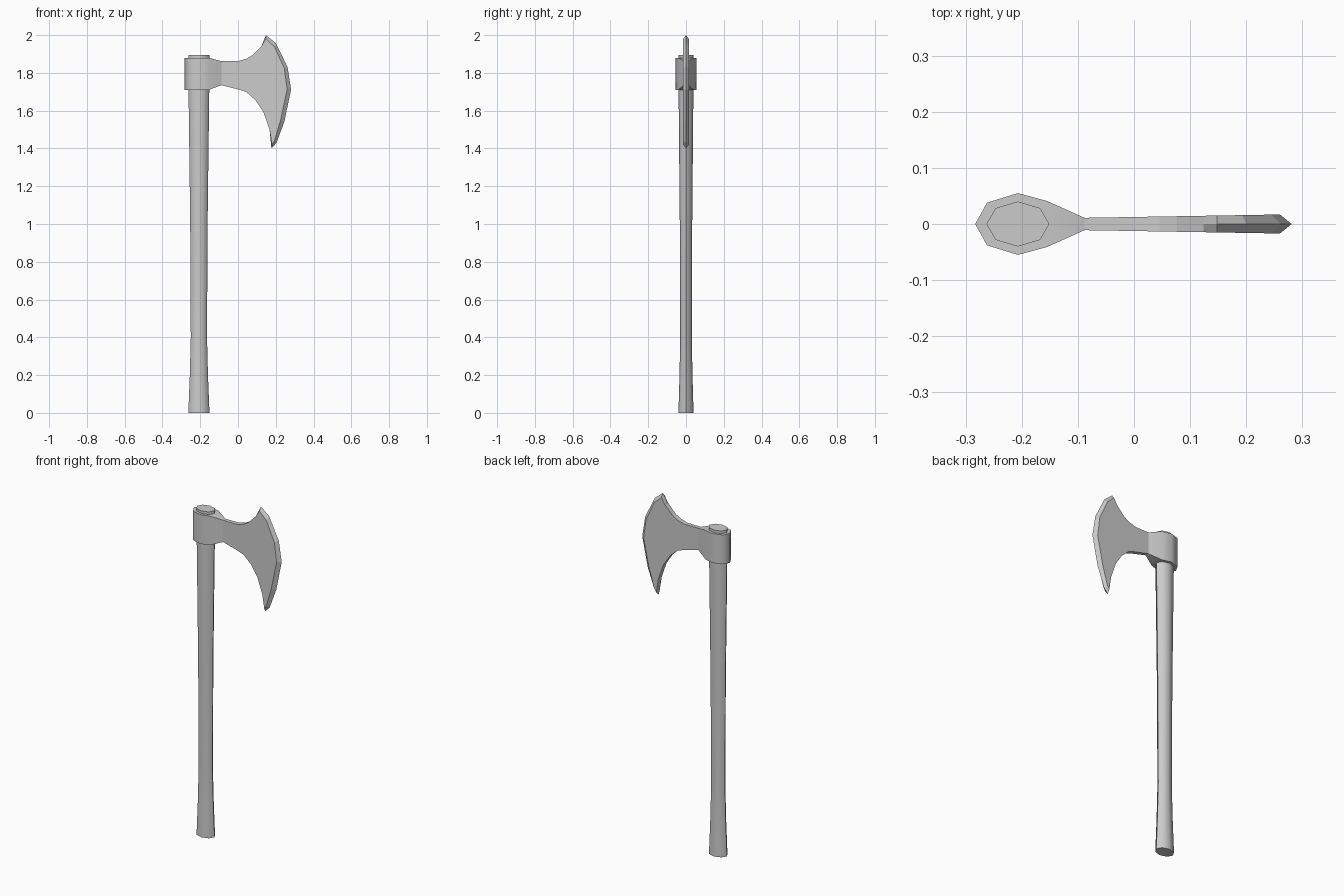
import bpy, bmesh, math

if "Cube" in bpy.data.objects:
    bpy.data.objects.remove(bpy.data.objects["Cube"])


def make_object(name, bm, mirror=False, smooth=None):
    if mirror:
        for v in bm.verts:
            v.co.y = max(v.co.y, 0)
    bmesh.ops.remove_doubles(bm, verts=bm.verts, dist=1e-5)
    bmesh.ops.recalc_face_normals(bm, faces=bm.faces)
    # an open half must face away from the mirror plane
    if mirror and sum(f.normal.y * f.calc_area() for f in bm.faces) < 0:
        bmesh.ops.reverse_faces(bm, faces=bm.faces)
    mesh = bpy.data.meshes.new(name)
    bm.to_mesh(mesh)
    bm.free()
    ob = bpy.data.objects.new(name, mesh)
    bpy.context.collection.objects.link(ob)
    if smooth:
        bpy.ops.object.select_all(action='DESELECT')
        ob.select_set(True)
        bpy.context.view_layer.objects.active = ob
        bpy.ops.object.shade_smooth_by_angle(angle=math.radians(smooth))
    if mirror:
        mod = ob.modifiers.new("mirror", 'MIRROR')
        mod.use_axis = (False, True, False)
    return ob


def quad_strip(bm, a, b):
    for i in range(len(a) - 1):
        bm.faces.new((a[i], a[i + 1], b[i + 1], b[i]))


# Handle: eight-sided oval shaft, narrow above the flared foot
profile = [(0, .056), (.2, .048), (.4, .043), (1.0, .046), (1.4, .051),
           (1.71, .055), (1.895, .056)]
bm = bmesh.new()
rings = []
for z, r in profile:
    rings.append([bm.verts.new((-.207 + r * math.cos(i * math.pi / 4),
                                .715 * r * math.sin(i * math.pi / 4), z))
                  for i in range(8)])
for lo, hi in zip(rings, rings[1:]):
    quad_strip(bm, lo + lo[:1], hi + hi[:1])
bm.faces.new(rings[0][::-1])
bm.faces.new(rings[-1])
make_object("handle", bm, smooth=50)

# Collar: half of the socket around the handle, tapering to the blade neck
stations = [(-.283, 0, 1.88, 1.71), (-.262, .038, 1.88, 1.71),
            (-.207, .055, 1.88, 1.71), (-.155, .041, 1.88, 1.71),
            (-.088, .011, 1.862, 1.735)]
bm = bmesh.new()
top = [bm.verts.new((x, y, zt)) for x, y, zt, zb in stations]
bottom = [bm.verts.new((x, y, zb)) for x, y, zt, zb in stations]
quad_strip(bm, bottom, top)
for row in (top, bottom):
    mid = [bm.verts.new((v.co.x, 0, v.co.z)) for v in row[1:]]
    bm.faces.new((row[0], row[1], mid[0]))
    quad_strip(bm, row[1:], mid)
make_object("collar", bm, mirror=True, smooth=50)

# Blade: flat cheek, rim and bevelled cutting edge, half then mirrored
upper = [(-.088, 1.862), (0, 1.862), (.045, 1.875), (.077, 1.894),
         (.124, 1.942), (.148, 1.98)]
lower = [(.18, 1.42), (.167, 1.50), (.135, 1.592), (.093, 1.655),
         (.045, 1.698), (0, 1.713), (-.088, 1.735)]
shoulder = [(.193, 1.938), (.245, 1.825), (.26, 1.713), (.225, 1.548),
            (.193, 1.44)]
edge = [(.148, 2.0), (.2, 1.958), (.262, 1.832), (.281, 1.713),
        (.246, 1.544), (.204, 1.43), (.177, 1.40)]


def cheek(x, z):
    return (x, .011 + .006 * (x + .088) / .35, z)


bm = bmesh.new()
up, sh, low = ([bm.verts.new(cheek(*p)) for p in pts]
               for pts in (upper, shoulder, lower))
cut = [bm.verts.new((x, 0, z)) for x, z in edge]
bm.faces.new(up + sh + low)
quad_strip(bm, [up[-1]] + sh + [low[0]], cut)
up_mid = [bm.verts.new((x, 0, z)) for x, z in upper[:-1]] + [cut[0]]
low_mid = [cut[-1]] + [bm.verts.new((x, 0, z)) for x, z in lower[1:]]
quad_strip(bm, up, up_mid)
quad_strip(bm, low, low_mid)
make_object("blade", bm, mirror=True)
